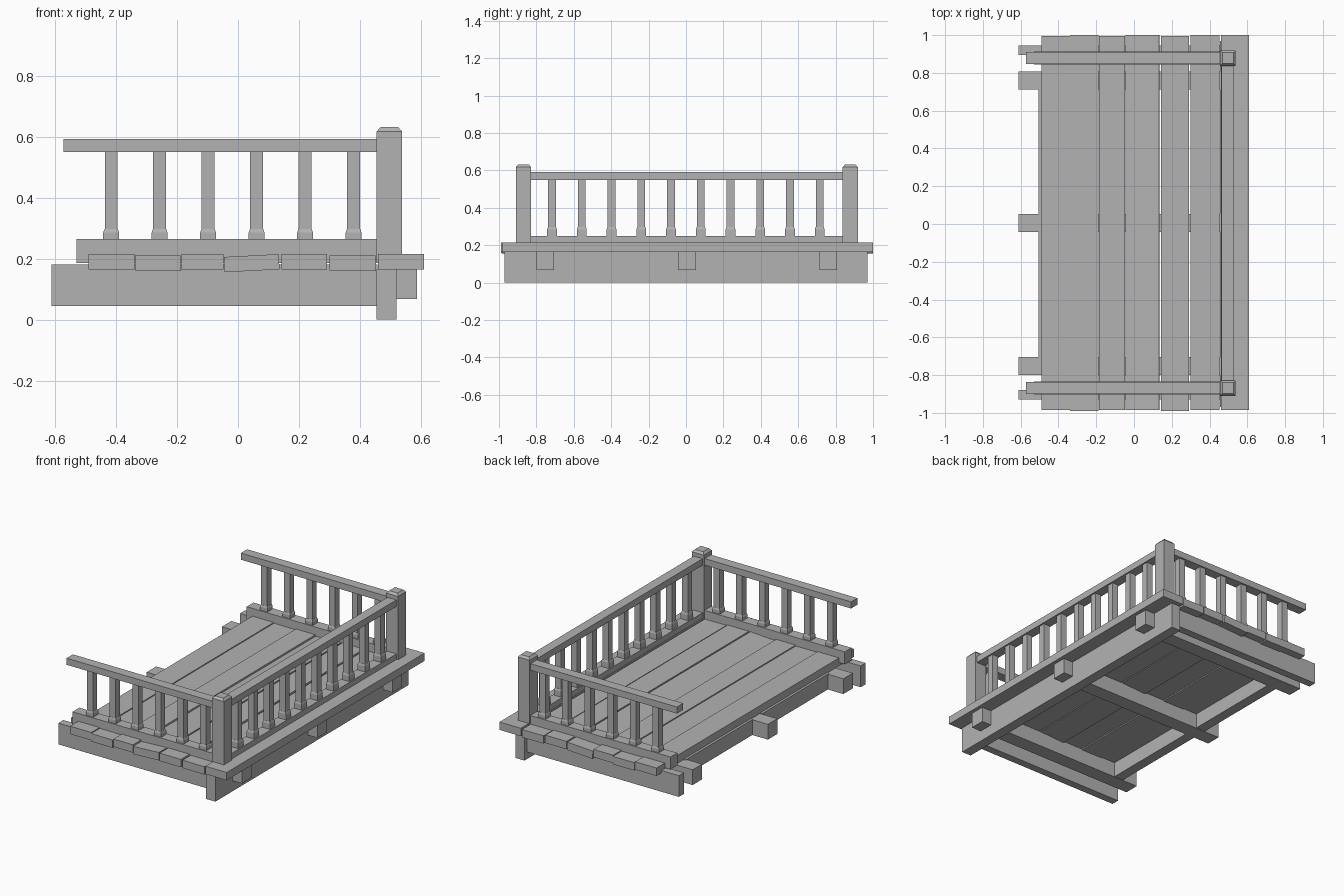
import bpy
import bmesh
from math import radians

cube = bpy.data.objects.get("Cube")
if cube:
    bpy.data.objects.remove(cube, do_unlink=True)

mat = bpy.data.materials.new("plain_grey")
mat.use_nodes = True
GREY = (0.45, 0.45, 0.45, 1)
mat.diffuse_color = GREY
mat.node_tree.nodes["Principled BSDF"].inputs["Base Color"].default_value = GREY


def box(name, x, y, z, taper=1.0, tilt=0.0):
    """Box from three (low, high) ranges; taper scales its top face."""
    bm = bmesh.new()
    bmesh.ops.create_cube(bm, size=1)
    for v in bm.verts:
        s = taper if v.co.z > 0 else 1
        v.co.x *= (x[1] - x[0]) * s
        v.co.y *= (y[1] - y[0]) * s
        v.co.z *= z[1] - z[0]
    mesh = bpy.data.meshes.new(name)
    bm.to_mesh(mesh)
    bm.free()
    mesh.materials.append(mat)
    ob = bpy.data.objects.new(name, mesh)
    ob.location = [(r[0] + r[1]) / 2 for r in (x, y, z)]
    ob.rotation_euler.y = radians(tilt)
    bpy.context.collection.objects.link(ob)
    return ob


def around(c, width):
    return (c - width / 2, c + width / 2)


def baluster(name, x, y, foot, top):
    box(name, around(x, 0.042), around(y, 0.042), (foot, top))
    box(name + "_foot", around(x, 0.052), around(y, 0.052), (foot, 0.285))
    box(name + "_collar", around(x, 0.052), around(y, 0.052), (0.285, 0.297), 0.84)


# Deck planks: left edge, right edge, bottom, tilt, front end, back end
planks = [
    (-0.49, -0.34, 0.165, 0, -0.985, 0.995),
    (-0.338, -0.187, 0.16, 0.5, -0.99, 1.0),
    (-0.185, -0.048, 0.165, 0, -0.985, 0.995),
    (-0.045, 0.135, 0.16, -3, -0.985, 1.0),
    (0.143, 0.292, 0.165, 0, -0.99, 0.995),
    (0.3, 0.453, 0.16, 0.5, -0.985, 1.0),
    (0.46, 0.61, 0.165, 0, -0.985, 1.0),
]
for i, (x0, x1, z, tilt, y0, y1) in enumerate(planks):
    box(f"deck_plank_{i + 1}", (x0, x1), (y0, y1), (z, z + 0.05), tilt=tilt)

# Frame under the deck
box("front_beam", (0.455, 0.52), (-0.97, 0.97), (0, 0.165))
for y in (-0.752, 0.005, 0.76):
    box("joist", (-0.612, 0.587), around(y, 0.095), (0.068, 0.165))
for y0, y1 in ((-0.715, -0.04), (0.05, 0.725)):
    box("rear_ledger", (-0.505, -0.44), (y0, y1), (0.07, 0.168))
for y in (-0.903, 0.92):
    box("side_beam", (-0.612, 0.457), around(y, 0.05), (0.045, 0.18))

# Side railings with corner posts
for side, y in (("right", -0.869), ("left", 0.878)):
    box(side + "_post", (0.455, 0.538), around(y, 0.082), (0.19, 0.617))
    box(side + "_post_cap", (0.455, 0.538), around(y, 0.082), (0.617, 0.631), 0.7)
    box(side + "_top_rail", (-0.573, 0.46), around(y, 0.063), (0.55, 0.592))
    box(side + "_bottom_rail", (-0.53, 0.46), around(y, 0.068), (0.185, 0.264))
    for i in range(6):
        baluster(side + "_baluster", -0.416 + i * 0.159, y, 0.262, 0.552)

# Front railing
box("front_top_rail", (0.464, 0.526), (-0.84, 0.85), (0.55, 0.592))
box("front_bottom_rail", (0.462, 0.528), (-0.84, 0.85), (0.185, 0.25))
for i in range(10):
    baluster("front_baluster", 0.495, -0.716 + i * 0.159, 0.248, 0.552)
